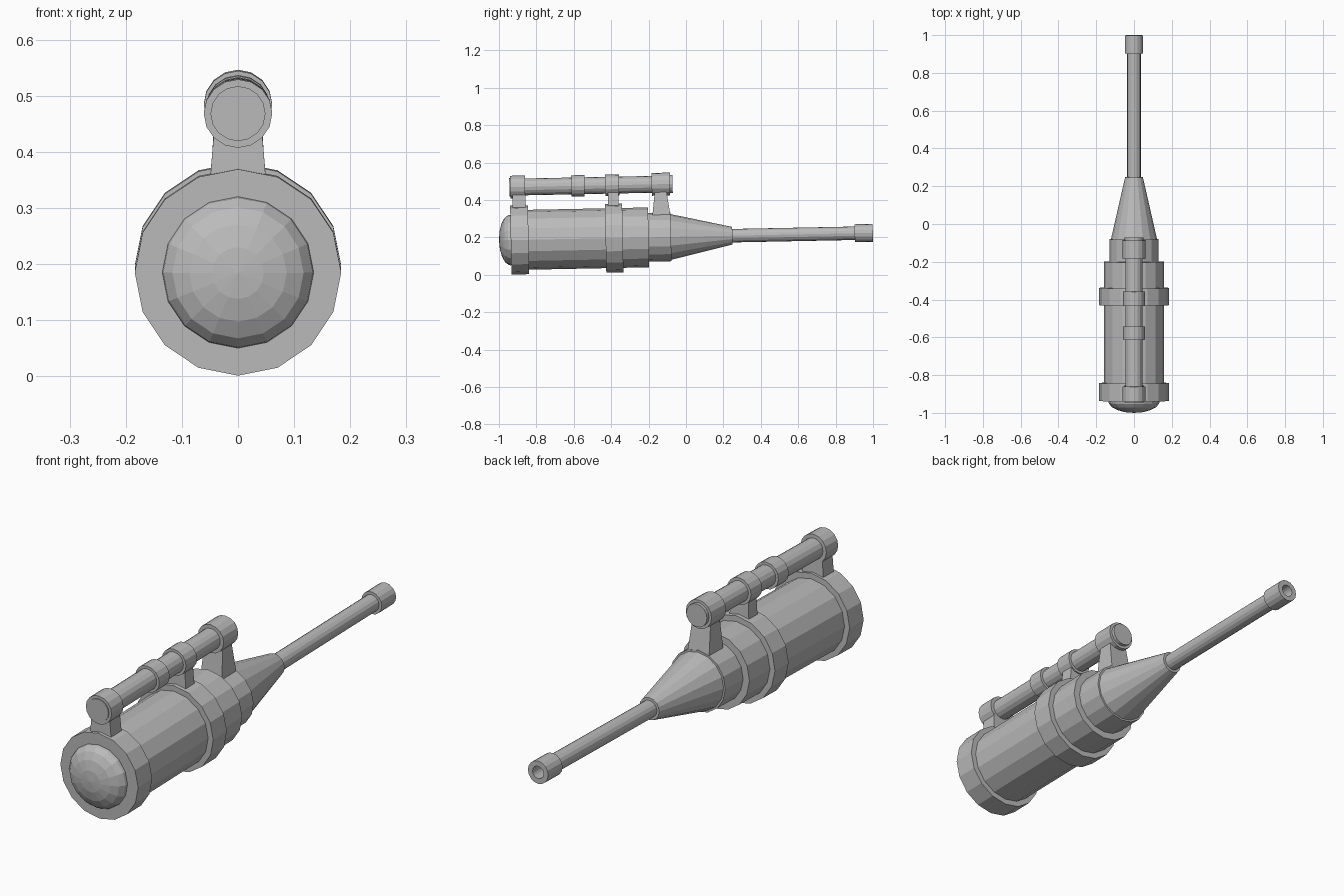
import bpy, bmesh, math
from mathutils import Matrix

cube = bpy.data.objects.get("Cube")
if cube:
    bpy.data.objects.remove(cube)

grey = bpy.data.materials.new("plain grey")
grey.use_nodes = True
GREY = (0.5, 0.5, 0.5, 1)
grey.diffuse_color = GREY
grey.node_tree.nodes["Principled BSDF"].inputs["Base Color"].default_value = GREY

SIDES = 16
TILT = 0.02                      # whole device points slightly upwards
AXIS_Z = 0.204                   # height of the main axis at y = 0
SCOPE_Z = 0.283                  # scope axis above the main axis
PLACE = Matrix.Translation((0, 0, AXIS_Z)) @ Matrix.Rotation(TILT, 4, 'X')


def finish(name, bm):
    """Turn a bmesh into a tilted grey object."""
    bmesh.ops.recalc_face_normals(bm, faces=bm.faces)
    bm.transform(PLACE)
    mesh = bpy.data.meshes.new(name)
    bm.to_mesh(mesh)
    bm.free()
    mesh.materials.append(grey)
    obj = bpy.data.objects.new(name, mesh)
    bpy.context.collection.objects.link(obj)


def lathe(name, profile, z=0.0):
    """Spin (y, radius) pairs around the long axis; zero radius closes an end."""
    bm = bmesh.new()
    rings = []
    for y, r in profile:
        if r == 0:
            rings.append([bm.verts.new((0, y, z))])
            continue
        rings.append([bm.verts.new((r * math.sin(2 * math.pi * i / SIDES), y,
                                    z + r * math.cos(2 * math.pi * i / SIDES)))
                      for i in range(SIDES)])
    for a, b in zip(rings, rings[1:]):
        for i in range(SIDES):
            j = (i + 1) % SIDES
            if len(a) == 1:
                bm.faces.new((a[0], b[i], b[j]))
            elif len(b) == 1:
                bm.faces.new((a[i], a[j], b[0]))
            else:
                bm.faces.new((a[i], a[j], b[j], b[i]))
    finish(name, bm)


def drum(name, y0, y1, r0, r1=None, z=0.0):
    lathe(name, [(y0, 0), (y0, r0), (y1, r1 or r0), (y1, 0)], z)


def bracket(name, bottom, top, z0, z1, w0, w1):
    """Tapered block joining the body to a scope ring."""
    bm = bmesh.new()
    loops = [[bm.verts.new(p) for p in ((-w, a, z), (w, a, z), (w, b, z), (-w, b, z))]
             for (a, b), z, w in ((bottom, z0, w0), (top, z1, w1))]
    bm.faces.new(loops[0])
    bm.faces.new(loops[1])
    for i in range(4):
        j = (i + 1) % 4
        bm.faces.new((loops[0][i], loops[0][j], loops[1][j], loops[1][i]))
    finish(name, bm)


# Main body, stepped down towards the barrel
drum("body", -0.88, -0.20, 0.16)
drum("front_band", -0.937, -0.842, 0.184)
drum("middle_band", -0.43, -0.338, 0.184)
drum("body_collar", -0.21, -0.08, 0.13)
drum("nose_cone", -0.08, 0.248, 0.122, 0.047)

# Rounded cap on the front
steps = [math.radians(a) for a in (20, 40, 60, 80, 90)]
lathe("dome_cap", [(-1.0, 0)] +
      [(-0.94 - 0.06 * math.cos(a), 0.135 * math.sin(a)) for a in steps] +
      [(-0.925, 0.13), (-0.925, 0)])

# Thin barrel with a hollow muzzle
drum("barrel", 0.24, 0.91, 0.036)
lathe("muzzle", [(0.902, 0), (0.902, 0.048), (0.999, 0.048),
                 (0.999, 0.026), (0.92, 0.026), (0.92, 0)])

# Scope tube and its rings
drum("scope_tube", -0.925, -0.09, 0.045, z=SCOPE_Z)
drum("scope_front_lens", -0.939, -0.90, 0.049, z=SCOPE_Z)
drum("scope_back_lens", -0.12, -0.066, 0.049, z=SCOPE_Z)
for name, y0, y1, r in (("scope_front_ring", -0.935, -0.855, 0.061),
                        ("scope_focus_ring", -0.607, -0.537, 0.057),
                        ("scope_middle_ring", -0.427, -0.352, 0.057),
                        ("scope_back_ring", -0.178, -0.08, 0.061)):
    drum(name, y0, y1, r, z=SCOPE_Z)

# Brackets under the scope
bracket("front_bracket", (-0.925, -0.852), (-0.922, -0.855), 0.15, 0.26, 0.051, 0.042)
bracket("middle_bracket", (-0.415, -0.355), (-0.412, -0.358), 0.15, 0.26, 0.047, 0.04)
bracket("back_bracket", (-0.178, -0.08), (-0.16, -0.102), 0.11, 0.26, 0.051, 0.042)
